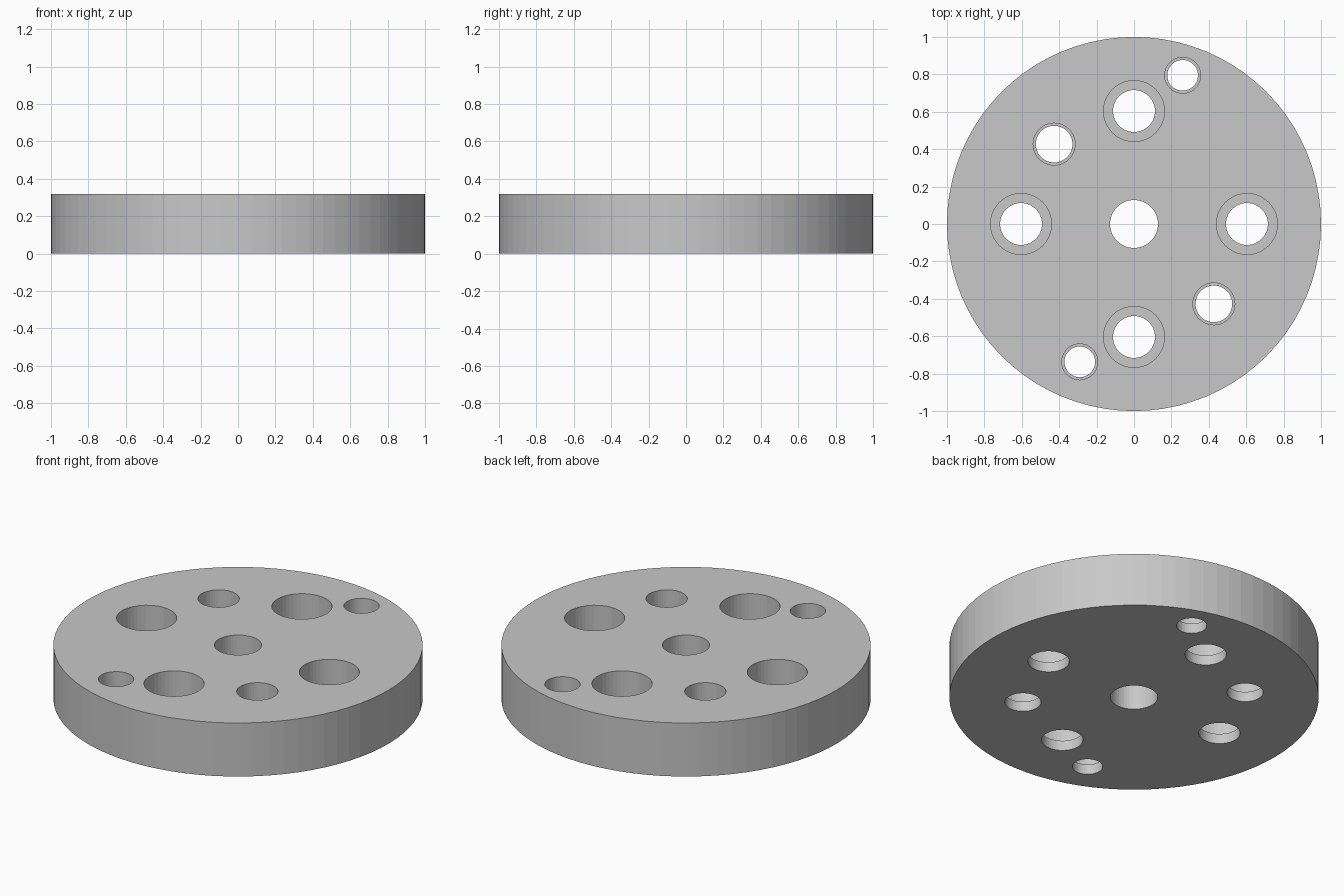
import bpy, bmesh, math

cube = bpy.data.objects.get("Cube")
if cube:
    bpy.data.objects.remove(cube, do_unlink=True)

HEIGHT = 0.32
FLOOR = 0.06      # height of the step inside the counterbored holes
OVER = 0.05       # how far the plugs reach past the faces

grey = bpy.data.materials.new("plain_grey")
grey.use_nodes = True
colour = (0.58, 0.58, 0.58, 1)
grey.diffuse_color = colour
grey.node_tree.nodes["Principled BSDF"].inputs["Base Color"].default_value = colour


def add_lathe(bm, x, y, rings, segments):
    """Closed solid of revolution from (radius, z) rings, bottom to top."""
    loops = []
    for radius, z in rings:
        angles = [2 * math.pi * i / segments for i in range(segments)]
        loops.append([bm.verts.new((x + radius * math.cos(a), y + radius * math.sin(a), z))
                      for a in angles])
    for low, high in zip(loops, loops[1:]):
        for i in range(segments):
            j = (i + 1) % segments
            bm.faces.new((low[i], low[j], high[j], high[i]))
    bm.faces.new(loops[0][::-1])
    bm.faces.new(loops[-1])


def make_object(name, bm):
    mesh = bpy.data.meshes.new(name)
    bm.to_mesh(mesh)
    bm.free()
    mesh.materials.append(grey)
    obj = bpy.data.objects.new(name, mesh)
    bpy.context.collection.objects.link(obj)
    return obj


# Round plate
bm = bmesh.new()
add_lathe(bm, 0, 0, [(1, 0), (1, HEIGHT)], 80)
plate = make_object("round_plate", bm)

# Plugs: plain centre bore, then stepped holes (x, y, wide radius, narrow radius)
bm = bmesh.new()
add_lathe(bm, 0, 0, [(0.128, -OVER), (0.128, HEIGHT + OVER)], 48)
holes = [(0.604 * dx, 0.604 * dy, 0.163, 0.112)
         for dx, dy in ((1, 0), (0, 1), (-1, 0), (0, -1))]
holes += [(0.427 * s, -0.427 * s, 0.112, 0.098) for s in (1, -1)]
holes += [(0.26, 0.795, 0.096, 0.082), (-0.29, -0.737, 0.096, 0.082)]
for x, y, wide, narrow in holes:
    add_lathe(bm, x, y, [(narrow, -OVER), (narrow, FLOOR),
                         (wide, FLOOR), (wide, HEIGHT + OVER)], 48)
cutter = make_object("hole_cutter", bm)
cutter.hide_render = True

# Cut the holes and drop the helper
cut = plate.modifiers.new("holes", 'BOOLEAN')
cut.operation = 'DIFFERENCE'
cut.solver = 'EXACT'
cut.object = cutter
bpy.context.view_layer.objects.active = plate
plate.select_set(True)
bpy.ops.object.modifier_apply(modifier=cut.name)
bpy.data.objects.remove(cutter, do_unlink=True)
